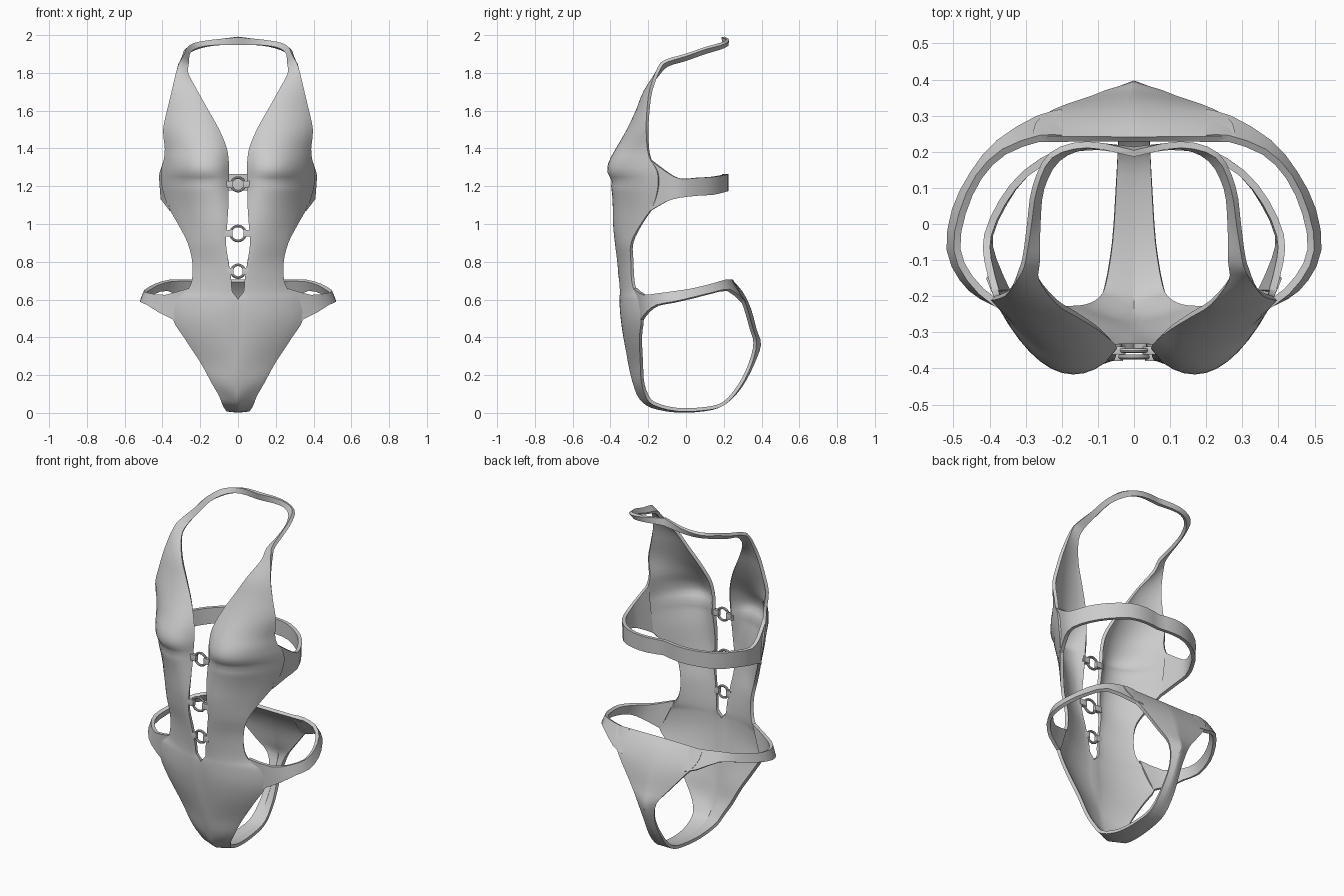
import bpy, bmesh, math

# Each row: inner edge xyz, outer edge xyz, forward bulge of the cloth between them
NECK = [
    (0, .205, 1.95, 0, .195, 1.99, 0),
    (.13, .215, 1.945, .13, .22, 1.975, 0),
    (.21, .18, 1.93, .23, .19, 1.955, 0),
    (.255, .1, 1.905, .275, .1, 1.93, 0),
    (.265, 0, 1.87, .29, 0, 1.895, 0),
    (.265, -.1, 1.84, .305, -.1, 1.865, 0),
    (.265, -.15, 1.79, .32, -.14, 1.83, 0)]
TORSO = [
    (.215, -.215, 1.7, .345, -.185, 1.71, .01),
    (.16, -.25, 1.6, .37, -.2, 1.6, .025),
    (.105, -.285, 1.5, .39, -.205, 1.5, .05),
    (.065, -.32, 1.4, .38, -.2, 1.4, .09),
    (.055, -.335, 1.32, .385, -.185, 1.34, .128),
    (.055, -.34, 1.27, .40, -.15, 1.28, .145),
    (.055, -.345, 1.2, .395, -.145, 1.2, .12),
    (.055, -.36, 1.1, .365, -.17, 1.1, .085),
    (.06, -.37, 1.0, .31, -.235, 1.0, .05),
    (.065, -.365, .9, .26, -.285, .9, .025),
    (.05, -.355, .8, .237, -.285, .8, .015),
    (.035, -.345, .7, .24, -.28, .7, .015),
    (.03, -.34, .64, .27, -.265, .64, .02)]
FRONT = [
    (0, -.34, .6, .32, -.245, .6, .03),
    (0, -.335, .52, .34, -.23, .5, .035),
    (0, -.32, .4, .28, -.24, .4, .025),
    (0, -.295, .25, .195, -.235, .27, .01),
    (0, -.27, .15, .14, -.23, .17, .01),
    (0, -.24, .08, .1, -.21, .1, 0),
    (0, -.18, .035, .08, -.17, .05, 0),
    (0, -.05, .011, .06, -.05, .018, 0)]
BACK = [
    (0, .1, .018, .05, .1, .022, 0),
    (0, .2, .05, .045, .2, .05, 0),
    (0, .29, .14, .04, .28, .14, 0),
    (0, .355, .26, .035, .34, .26, 0),
    (0, .388, .36, .06, .365, .37, 0),
    (0, .365, .44, .12, .345, .45, 0),
    (0, .335, .55, .22, .31, .57, 0),
    (0, .29, .64, .27, .275, .635, 0),
    (0, .235, .7, .28, .235, .7, 0)]
HIP = [
    (.26, -.268, .66, .33, -.235, .49, 0),
    (.38, -.22, .625, .42, -.2, .535, 0),
    (.455, -.15, .63, .475, -.15, .57, 0),
    (.49, -.07, .64, .51, -.07, .585, 0),
    (.475, .03, .655, .495, .04, .61, 0),
    (.43, .13, .68, .445, .14, .635, 0),
    (.36, .2, .7, .375, .225, .65, 0),
    (.26, .237, .702, .27, .29, .6, 0),
    (.2, .237, .7, .2, .31, .58, 0)]
CHEST = [
    (.383, -.187, 1.34, .352, -.187, 1.07, 0),
    (.405, -.1, 1.275, .39, -.1, 1.12, 0),
    (.405, -.03, 1.24, .4, -.03, 1.14, 0),
    (.365, .06, 1.245, .36, .06, 1.15, 0),
    (.3, .14, 1.25, .3, .14, 1.155, 0),
    (.2, .2, 1.26, .2, .2, 1.17, 0),
    (.1, .215, 1.265, .1, .215, 1.175, 0),
    (0, .2, 1.265, 0, .2, 1.18, 0)]


def smooth_rows(rows, n):
    """Catmull-Rom interpolation between the rows."""
    out = []
    for i in range(len(rows) - 1):
        a, b, c = rows[max(i - 1, 0)], rows[i], rows[i + 1]
        d = rows[min(i + 2, len(rows) - 1)]
        for k in range(n):
            t = k / n
            out.append([.5 * (2*q + (r - p)*t + (2*p - 5*q + 4*r - s)*t*t
                              + (3*q - p - 3*r + s)*t**3)
                        for p, q, r, s in zip(a, b, c, d)])
    return out + [list(rows[-1])]


def finish(ob, angle=40):
    bpy.ops.object.select_all(action='DESELECT')
    ob.select_set(True)
    bpy.context.view_layer.objects.active = ob
    for m in list(ob.modifiers):
        bpy.ops.object.modifier_apply(modifier=m.name)
    bpy.ops.object.shade_smooth_by_angle(angle=math.radians(angle))


def cloth(name, rows, along, across, thick=.018):
    """Loft a half strip, mirror it and give it cloth thickness."""
    bm = bmesh.new()
    grid = []
    for r in smooth_rows(rows, along):
        line = []
        for j in range(across + 1):
            t = j / across
            x, y, z = (r[k] + (r[k + 3] - r[k]) * t for k in range(3))
            y -= r[6] * max(math.sin(math.pi * t), 0) ** .75
            # soft crease below the bust
            if r[6] > .05:
                y += .015 * math.exp(-((z - 1.235) / .02) ** 2) * math.sin(math.pi * t)
            line.append(bm.verts.new((0 if x < .004 else x, y, z)))
        grid.append(line)
    for a, b in zip(grid, grid[1:]):
        for j in range(across):
            bm.faces.new((a[j], b[j], b[j + 1], a[j + 1]))
    bmesh.ops.remove_doubles(bm, verts=bm.verts[:], dist=.0005)
    bmesh.ops.recalc_face_normals(bm, faces=bm.faces[:])
    me = bpy.data.meshes.new(name)
    bm.to_mesh(me)
    bm.free()
    ob = bpy.data.objects.new(name, me)
    bpy.context.collection.objects.link(ob)
    mi = ob.modifiers.new("mirror", 'MIRROR')
    mi.merge_threshold = .002
    so = ob.modifiers.new("thickness", 'SOLIDIFY')
    so.thickness, so.offset = thick, 0
    finish(ob)
    return ob


# Neck loop, torso panels, crotch and back panel in one strip
cloth("suit_body", NECK + TORSO + FRONT + BACK, 3, 12)
# Straps round the hips and the chest
cloth("hip_strap", HIP, 2, 2, .02)
cloth("chest_strap", CHEST, 2, 2, .02)

# Rings and tabs bridging the front slit
for i, (z, y, r, gap) in enumerate([(1.21, -.35, .036, .06), (.95, -.368, .04, .065),
                                    (.75, -.35, .034, .045)]):
    bpy.ops.mesh.primitive_torus_add(location=(0, y, z), rotation=(math.pi / 2, 0, 0),
                                     major_radius=r, minor_radius=.007,
                                     major_segments=20, minor_segments=8)
    bpy.context.object.name = f"ring_{i + 1}"
    finish(bpy.context.object)
    for s in (-1, 1):
        bpy.ops.mesh.primitive_cube_add(size=1, location=(s * (r + gap) / 2, y, z))
        tab = bpy.context.object
        tab.name = f"ring_tab_{i + 1}"
        tab.scale = (gap - r + .02, .022, .034)
        bev = tab.modifiers.new("round", 'BEVEL')
        bev.width, bev.segments = .005, 2
        finish(tab)
